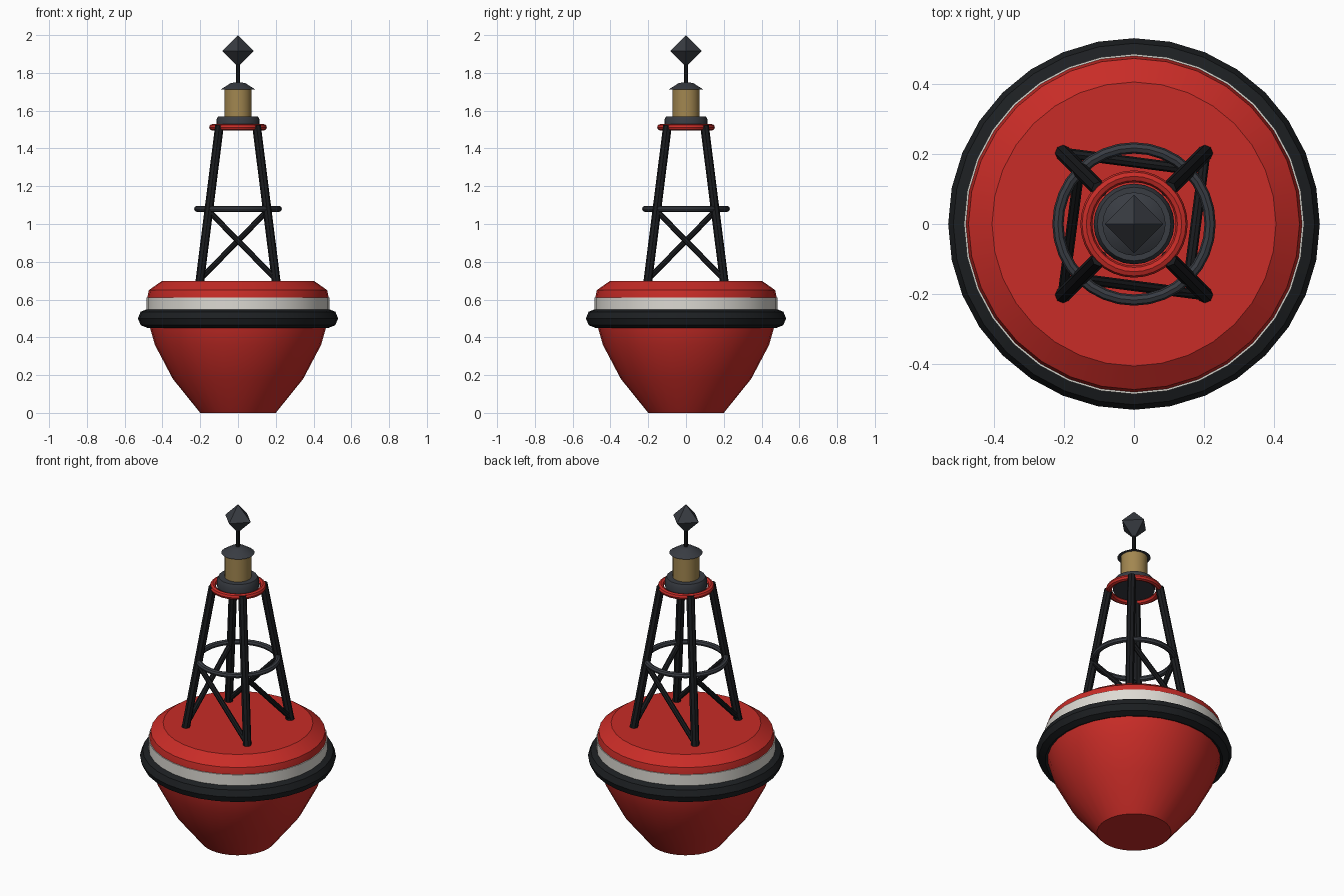
import bpy
from math import pi, radians, cos, sin
from mathutils import Vector

if "Cube" in bpy.data.objects:
    bpy.data.objects.remove(bpy.data.objects["Cube"])


def material(name, rgb):
    m = bpy.data.materials.new(name)
    m.diffuse_color = (*rgb, 1)
    m.use_nodes = True
    m.node_tree.nodes["Principled BSDF"].inputs["Base Color"].default_value = m.diffuse_color
    return m


RED = material("red_paint", (0.58, 0.025, 0.02))
WHITE = material("white_paint", (0.72, 0.70, 0.65))
RUBBER = material("black_rubber", (0.012, 0.014, 0.016))
STEEL = material("dark_steel", (0.01, 0.011, 0.013))
GREY = material("dark_grey", (0.04, 0.045, 0.055))
AMBER = material("amber_lens", (0.36, 0.24, 0.08))


def finish(obj, name, mat, smooth=True):
    obj.name = name
    obj.data.materials.append(mat)
    if smooth:
        bpy.ops.object.select_all(action='DESELECT')
        obj.select_set(True)
        bpy.context.view_layer.objects.active = obj
        bpy.ops.object.shade_smooth_by_angle(angle=radians(30))
    return obj


def lathe(name, profile, mat, n=32, smooth=True):
    """Closed solid of revolution from (radius, z) points, bottom to top."""
    verts, faces = [], []
    for r, z in profile:
        verts += [(r * cos(2 * pi * i / n), r * sin(2 * pi * i / n), z) for i in range(n)]
    for k in range(len(profile) - 1):
        for i in range(n):
            j = (i + 1) % n
            faces.append((k * n + i, k * n + j, (k + 1) * n + j, (k + 1) * n + i))
    faces.append(tuple(reversed(range(n))))
    faces.append(tuple(range((len(profile) - 1) * n, len(profile) * n)))
    me = bpy.data.meshes.new(name)
    me.from_pydata(verts, [], faces)
    obj = bpy.data.objects.new(name, me)
    bpy.context.collection.objects.link(obj)
    return finish(obj, name, mat, smooth)


def ring(name, major, minor, z, mat, n=32, sides=8):
    bpy.ops.mesh.primitive_torus_add(major_radius=major, minor_radius=minor, location=(0, 0, z),
                                     major_segments=n, minor_segments=sides)
    return finish(bpy.context.object, name, mat)


def bar(name, a, b, r, mat, n=8):
    a, b = Vector(a), Vector(b)
    d = b - a
    bpy.ops.mesh.primitive_cylinder_add(vertices=n, radius=r, depth=d.length, location=(a + b) / 2)
    bpy.context.object.rotation_euler = d.to_track_quat('Z', 'Y').to_euler()
    return finish(bpy.context.object, name, mat)


# Floating hull, painted band and fender
lathe("hull", [(0.2, 0), (0.345, 0.18), (0.44, 0.36), (0.48, 0.5), (0.48, 0.61),
               (0.472, 0.65), (0.405, 0.697)], RED)
lathe("white_band", [(0.485, 0.53), (0.485, 0.612)], WHITE)
ring("rubber_fender", 0.48, 0.05, 0.5, RUBBER)

# Tower: four leaning legs, one rising brace on each side
LOW, MID, TOP = (0.203, 0.69), (0.156, 1.07), (0.098, 1.52)
corners = [(-1, 1), (1, 1), (1, -1), (-1, -1)]
for i, c in enumerate(corners):
    d = corners[(i + 1) % 4]
    bar(f"leg_{i + 1}", (c[0] * LOW[0], c[1] * LOW[0], LOW[1]),
        (c[0] * TOP[0], c[1] * TOP[0], TOP[1]), 0.023, STEEL)
    bar(f"brace_{i + 1}", (c[0] * LOW[0], c[1] * LOW[0], LOW[1] + 0.015),
        (d[0] * MID[0], d[1] * MID[0], MID[1]), 0.015, STEEL)
ring("middle_ring", 0.217, 0.016, 1.08, GREY)
ring("top_ring", 0.136, 0.017, 1.512, RED)

# Lantern
lathe("lantern_base", [(0.113, 1.51), (0.115, 1.55), (0.105, 1.57)], GREY, 24)
lathe("lantern_lens", [(0.072, 1.565), (0.072, 1.718)], AMBER, 24)
lathe("lantern_cap", [(0.09, 1.713), (0.04, 1.745), (0.018, 1.75)], GREY, 24)

# Topmark: thin rod and octahedron
bar("topmark_rod", (0, 0, 1.74), (0, 0, 1.86), 0.01, STEEL)
R, ZC = 0.084, 1.916
me = bpy.data.meshes.new("topmark")
me.from_pydata([(R, 0, ZC), (0, R, ZC), (-R, 0, ZC), (0, -R, ZC), (0, 0, ZC + R), (0, 0, ZC - R)], [],
               [f for i in range(4) for f in ((i, (i + 1) % 4, 4), ((i + 1) % 4, i, 5))])
top = bpy.data.objects.new("topmark", me)
bpy.context.collection.objects.link(top)
finish(top, "topmark", GREY, smooth=False)
